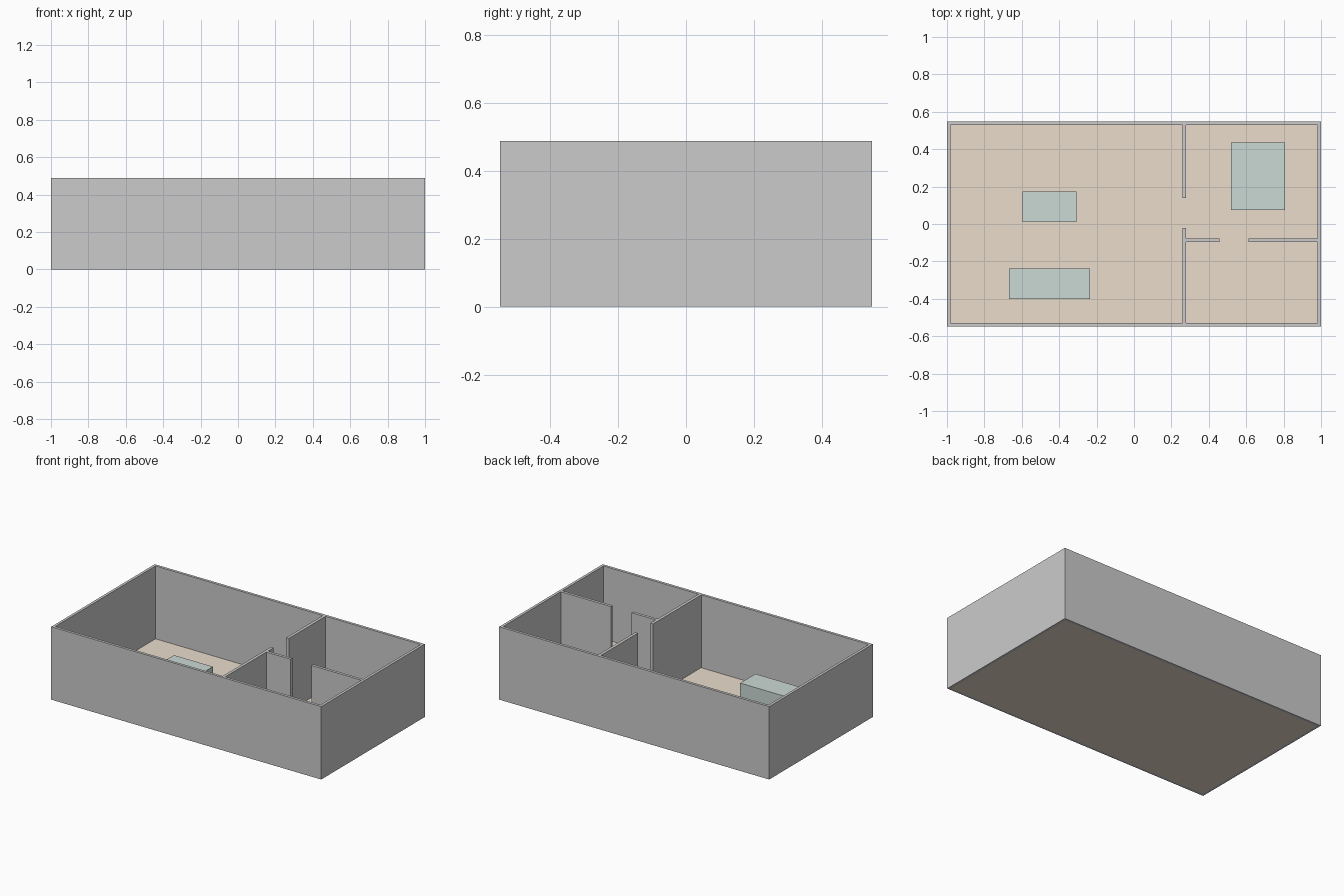
import bpy

if "Cube" in bpy.data.objects:
    bpy.data.objects.remove(bpy.data.objects["Cube"])

X, Y, H = 1.0, 0.548, 0.488   # half length, half width, wall height
T = 0.018                     # outer wall thickness


def material(name, color):
    mat = bpy.data.materials.new(name)
    mat.diffuse_color = (*color, 1)
    mat.use_nodes = True
    mat.node_tree.nodes["Principled BSDF"].inputs["Base Color"].default_value = mat.diffuse_color
    return mat


def box(name, x0, x1, y0, y1, z0, z1, mat=None):
    bpy.ops.mesh.primitive_cube_add(
        size=1, location=((x0 + x1) / 2, (y0 + y1) / 2, (z0 + z1) / 2))
    ob = bpy.context.object
    ob.name = name
    ob.scale = (x1 - x0, y1 - y0, z1 - z0)
    bpy.ops.object.transform_apply(location=False, rotation=False, scale=True)
    if mat:
        ob.data.materials.append(mat)
    return ob


wood = material("floor_tan", (0.82, 0.72, 0.60))
cloth = material("furniture_green", (0.60, 0.70, 0.66))

# Floor: a flat sheet between the outer walls
bpy.ops.mesh.primitive_plane_add(size=1)
floor = bpy.context.object
floor.name = "floor"
floor.scale = (2 * (X - T), 2 * (Y - T), 1)
bpy.ops.object.transform_apply(location=False, rotation=False, scale=True)
floor.data.materials.append(wood)

# Outer walls
box("front_wall", -X, X, -Y, -Y + T, 0, H)
box("back_wall", -X, X, Y - T, Y, 0, H)
box("left_wall", -X, -X + T, -Y + T, Y - T, 0, H)
box("right_wall", X - T, X, -Y + T, Y - T, 0, H)

# Partitions, with full-height door gaps; just clear of the floor sheet
E = 0.001
PX0, PX1 = 0.258, 0.278
PY0, PY1 = -0.097, -0.078
box("partition_back", PX0, PX1, 0.14, Y - T, E, H)
box("partition_front", PX0, PX1, -Y + T, -0.021, E, H)
box("cross_partition_left", PX1, 0.457, PY0, PY1, E, H)
box("cross_partition_right", 0.612, X - T, PY0, PY1, E, H)

# Furniture blocks
box("table", -0.596, -0.308, 0.012, 0.174, E, 0.13, cloth)
box("sofa", -0.669, -0.234, -0.401, -0.239, E, 0.14, cloth)
box("bed", 0.518, 0.806, 0.076, 0.436, E, 0.10, cloth)
